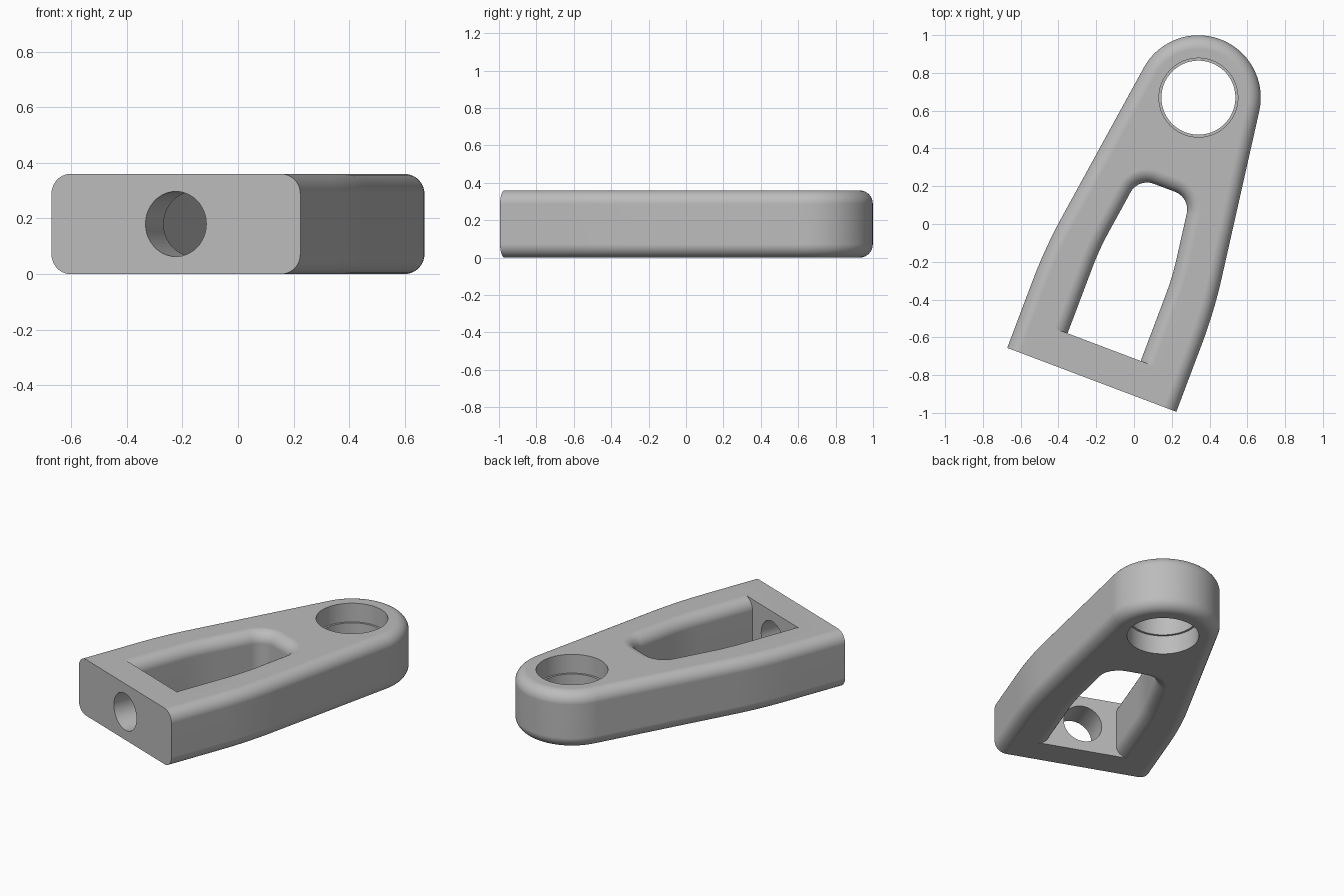
import bpy, bmesh, math
from mathutils import Matrix, Vector

cube = bpy.data.objects.get("Cube")
if cube:
    bpy.data.objects.remove(cube)

HEIGHT = 0.36
FILLET = 0.072
TAPER = math.radians(8)


def arm_path(width, start, knee_start, knee_length, cu, cv, radius):
    """Symmetric outline: straight sides, gentle knees, then a rounded far end."""
    bend = knee_length / math.sin(TAPER)
    half = [(Vector((width, start)), Vector((1, 0)))]
    for i in range(13):
        a = TAPER * i / 12
        n = Vector((math.cos(a), math.sin(a)))
        half.append((Vector((width - bend, knee_start)) + bend * n, n))
    for i in range(25):
        a = TAPER + (math.pi / 2 - TAPER) * i / 24
        n = Vector((math.cos(a), math.sin(a)))
        half.append((Vector((cu, cv)) + radius * n, n))
    other = [(Vector((-p.x, p.y)), Vector((-n.x, n.y))) for p, n in reversed(half)]
    return half + (other[1:] if cu == 0 else other)


def circle_path(cu, cv, radius, sides=64):
    dirs = [Vector((math.cos(t), math.sin(t)))
            for t in (2 * math.pi * i / sides for i in range(sides))]
    return [(Vector((cu, cv)) + radius * n, n) for n in dirs]


def solid(name, path, levels, matrix=Matrix()):
    """Stack offset copies of the path at (offset, z) levels and cap both ends."""
    bm = bmesh.new()
    rings = [[bm.verts.new((*(p + n * off), z)) for p, n in path] for off, z in levels]
    count = len(path)
    for low, high in zip(rings, rings[1:]):
        for i in range(count):
            j = (i + 1) % count
            bm.faces.new((low[i], low[j], high[j], high[i]))
    bm.faces.new(list(reversed(rings[0])))
    bm.faces.new(rings[-1])
    bm.transform(matrix)
    bmesh.ops.recalc_face_normals(bm, faces=bm.faces)
    mesh = bpy.data.meshes.new(name)
    bm.to_mesh(mesh)
    bm.free()
    obj = bpy.data.objects.new(name, mesh)
    bpy.context.collection.objects.link(obj)
    return obj


def rounded_levels(sign):
    """Quarter-round edges; sign -1 rounds a body, +1 flares an opening."""
    arc = [math.pi / 2 * i / 10 for i in range(11)]
    bottom = [(sign * FILLET * (1 - math.sin(a)), FILLET * (1 - math.cos(a))) for a in arc]
    return bottom + [(off, HEIGHT - z) for off, z in reversed(bottom)]


# Rounded arm body with the boss at its far end
arm = solid("bracket_arm", arm_path(0.4785, 0, 0.38, 0.37, 0, 1.597, 0.33),
            rounded_levels(-1))

# Flared window behind the front wall
window = [(FILLET, -0.05)] + rounded_levels(1) + [(FILLET, HEIGHT + 0.05)]
cutters = [solid("window_cutter", arm_path(0.207, 0.185, 0.56, 0.2, 0.06, 0.987, 0.1), window)]

# Boss bore with a narrower land in the middle
lip = -0.013
cutters.append(solid("bore_cutter", circle_path(0, 1.597, 0.209),
                     [(0, -0.05), (0, 0.12), (lip, 0.12), (lip, 0.24), (0, 0.24), (0, 0.41)]))

# Bolt hole through the front wall
turn = Matrix.Translation((0, 0, HEIGHT / 2)) @ Matrix.Rotation(-math.pi / 2, 4, "X")
cutters.append(solid("bolt_hole_cutter", circle_path(0, 0, 0.117), [(0, -0.05), (0, 0.25)], turn))

for cutter in cutters:
    cutter.hide_render = True
    mod = arm.modifiers.new(cutter.name, "BOOLEAN")
    mod.operation = "DIFFERENCE"
    mod.solver = "EXACT"
    mod.object = cutter

# Bake the cuts, then remove the cutters
graph = bpy.context.evaluated_depsgraph_get()
arm.data = bpy.data.meshes.new_from_object(arm.evaluated_get(graph))
arm.modifiers.clear()
for cutter in cutters:
    bpy.data.objects.remove(cutter)

# Swing the arm into place
arm.data.transform(Matrix.Translation((-0.2235, -0.825, 0))
                   @ Matrix.Rotation(math.radians(-20.7), 4, "Z"))

# Grey finish
grey = bpy.data.materials.new("plain_grey")
grey.use_nodes = True
colour = (0.5, 0.5, 0.5, 1)
grey.diffuse_color = colour
grey.node_tree.nodes["Principled BSDF"].inputs["Base Color"].default_value = colour
arm.data.materials.clear()
arm.data.materials.append(grey)

# Smooth fillets with crisp rims and flat faces
bpy.ops.object.select_all(action="DESELECT")
arm.select_set(True)
bpy.context.view_layer.objects.active = arm
bpy.ops.object.shade_smooth_by_angle(angle=math.radians(30))
weighted = arm.modifiers.new("weighted_normals", "WEIGHTED_NORMAL")
weighted.keep_sharp = True
